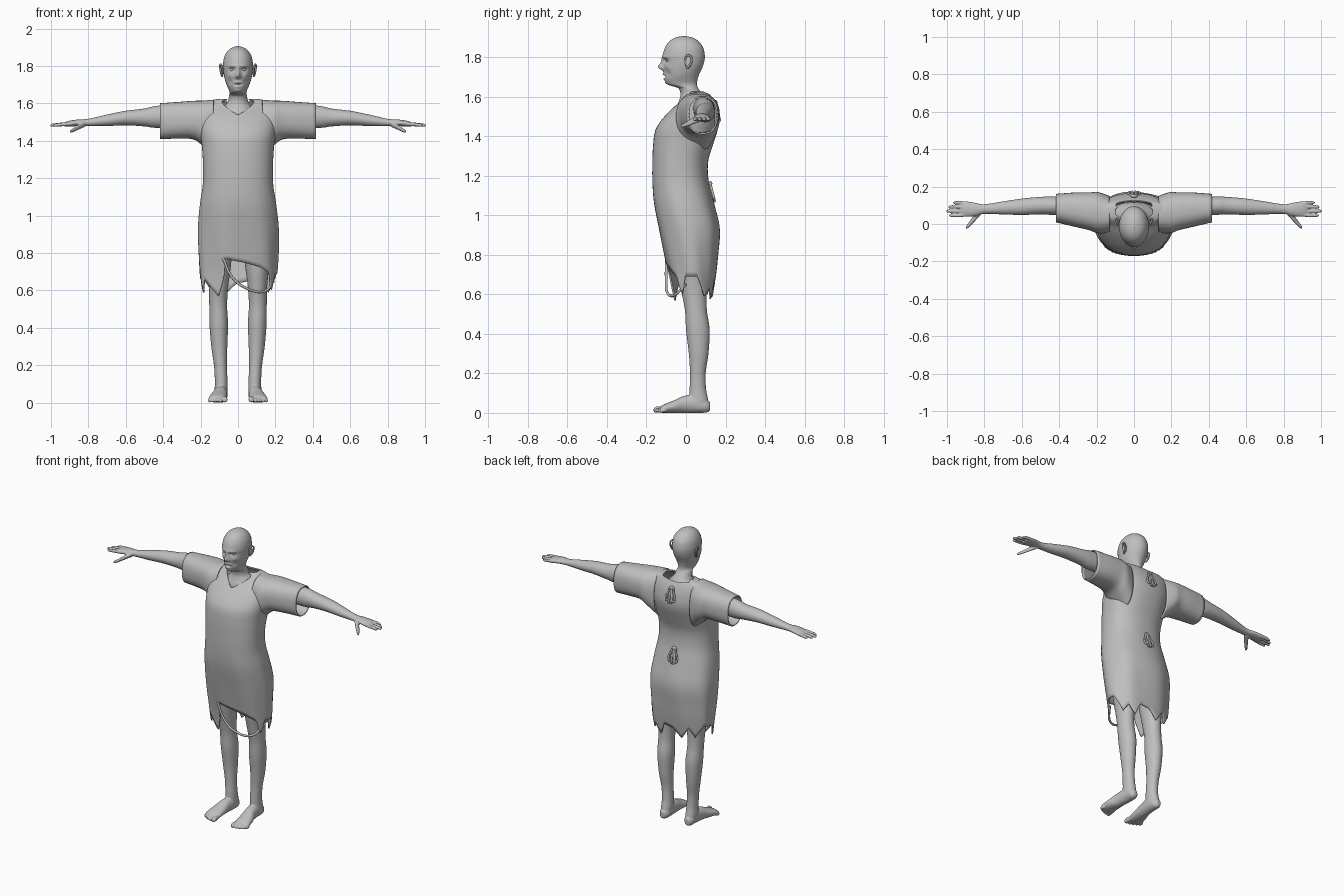
import bpy, bmesh, math
from mathutils import Vector, Matrix

if "Cube" in bpy.data.objects:
    bpy.data.objects.remove(bpy.data.objects["Cube"])

GREY = (0.52, 0.52, 0.52, 1)
grey = bpy.data.materials.new("plain_grey")
grey.use_nodes = True
grey.diffuse_color = GREY
for node in grey.node_tree.nodes:
    if node.type == 'BSDF_PRINCIPLED':
        node.inputs["Base Color"].default_value = GREY


def sample(keys, v):
    """Smooth interpolation of rows whose first column is the key."""
    n = len(keys)
    v = min(max(v, keys[0][0]), keys[-1][0])
    i = max(k for k in range(n - 1) if keys[k][0] <= v)
    h = keys[i + 1][0] - keys[i][0]
    t = (v - keys[i][0]) / h

    def slope(k, c):
        a, b = keys[max(k - 1, 0)], keys[min(k + 1, n - 1)]
        return (b[c] - a[c]) / (b[0] - a[0])
    return [(2*t**3 - 3*t*t + 1) * keys[i][c] + (3*t*t - 2*t**3) * keys[i + 1][c]
            + h * ((t**3 - 2*t*t + t) * slope(i, c) + (t**3 - t*t) * slope(i + 1, c))
            for c in range(1, len(keys[0]))]


def linear(keys, v):
    for (a, p), (b, q) in zip(keys, keys[1:]):
        if v <= b:
            return p + (q - p) * (v - a) / (b - a)
    return keys[-1][1]


def rounded(v, power):
    return math.copysign(abs(v) ** (2 / power), v)


def skin_rows(bm, rows):
    segs = len(rows[0])
    for low, high in zip(rows, rows[1:]):
        for i in range(segs):
            k = (i + 1) % segs
            bm.faces.new((low[i], low[k], high[k], high[i]))


AXES = {'x': ((0, 1, 0), (0, 0, 1)), 'y': ((1, 0, 0), (0, 0, 1)), 'z': ((1, 0, 0), (0, 1, 0))}


def loft(bm, stations, axis, segs=24, steps=6, power=2, caps=True):
    """Tube through stations of x, y, z and two radii."""
    u, w = map(Vector, AXES[axis])
    keys = [(i, *s) for i, s in enumerate(stations)]
    rows = []
    for j in range((len(keys) - 1) * steps + 1):
        x, y, z, ru, rw = sample(keys, j / steps)
        ring = []
        for i in range(segs):
            a = math.tau * i / segs
            p = Vector((x, y, z)) + u * ru * rounded(math.cos(a), power) + w * rw * rounded(math.sin(a), power)
            ring.append(bm.verts.new(p))
        rows.append(ring)
    skin_rows(bm, rows)
    if caps:
        bm.faces.new(rows[0])
        bm.faces.new(rows[-1])


def ball(bm, centre, size):
    bmesh.ops.create_uvsphere(bm, u_segments=24, v_segments=16, radius=1,
                              matrix=Matrix.Translation(centre) @ Matrix.Diagonal((*size, 1)))


def finish(name, bm, closed=True, remesh=0, thickness=0, mirror=False):
    if closed:
        bmesh.ops.recalc_face_normals(bm, faces=bm.faces)
    mesh = bpy.data.meshes.new(name)
    bm.to_mesh(mesh)
    bm.free()
    for p in mesh.polygons:
        p.use_smooth = True
    mesh.materials.append(grey)
    obj = bpy.data.objects.new(name, mesh)
    bpy.context.collection.objects.link(obj)
    if remesh:
        m = obj.modifiers.new("blend", 'REMESH')
        m.mode, m.voxel_size, m.use_smooth_shade = 'VOXEL', remesh, True
        s = obj.modifiers.new("soften", 'SMOOTH')
        s.factor, s.iterations = 0.5, 3
    if thickness:
        m = obj.modifiers.new("cloth", 'SOLIDIFY')
        m.thickness, m.offset = thickness, -1
    if mirror:
        obj.modifiers.new("other_side", 'MIRROR')
    return obj


def cord(name, points, radius, cyclic=False, mirror=False):
    curve = bpy.data.curves.new(name, 'CURVE')
    curve.dimensions = '3D'
    curve.bevel_depth, curve.bevel_resolution, curve.use_fill_caps = radius, 2, True
    line = curve.splines.new('BEZIER')
    line.bezier_points.add(len(points) - 1)
    line.use_cyclic_u = cyclic
    for b, p in zip(line.bezier_points, points):
        b.co = p
        b.handle_left_type = b.handle_right_type = 'AUTO'
    curve.materials.append(grey)
    obj = bpy.data.objects.new(name, curve)
    bpy.context.collection.objects.link(obj)
    if mirror:
        obj.modifiers.new("other_side", 'MIRROR')


# Gown: height, half width, front y, back y
GOWN = [(.55, .195, -.07, .13), (.7, .208, -.09, .152), (.8, .214, -.11, .162), (.93, .216, -.137, .17),
        (1.06, .204, -.162, .142), (1.17, .188, -.17, .115), (1.27, .187, -.17, .112), (1.36, .192, -.166, .138),
        (1.43, .2, -.155, .16), (1.48, .205, -.125, .165), (1.54, .205, -.07, .155), (1.58, .2, -.022, .14),
        (1.612, .17, .008, .122), (1.625, .1, .02, .11)]
# Ragged hem: angle from the front towards the left side, height
HEM = [(-180, .64), (-165, .585), (-150, .66), (-135, .6), (-115, .68), (-80, .66), (-68, .585), (-58, .66),
       (-45, .62), (-29, .565), (-18, .67), (-15, .77), (0, .755), (30, .725), (52, .69), (58, .63), (66, .6),
       (75, .69), (100, .69), (125, .59), (140, .63), (155, .575), (165, .65), (180, .64)]
bm = bmesh.new()
rows = []
SEGS, ROWS = 144, 60
for j in range(ROWS + 1):
    f = 1 - (1 - j / ROWS) ** 1.6
    ring = []
    for i in range(SEGS):
        deg = 360 * i / SEGS - 180
        a = math.radians(deg)
        top = 1.54 + .085 * min(1, abs(deg) / 32) - .02 * max(0, (abs(deg) - 120) / 60)
        z = linear(HEM, deg) + (top - linear(HEM, deg)) * f
        hw, front, back = sample(GOWN, z)
        fold = 1 + .018 * math.sin(7 * a + 4 * z) * max(0, min(1, (1.15 - z) * 3))
        x = hw * rounded(math.sin(a), 2.3) * fold
        y = (front + back) / 2 - (back - front) / 2 * rounded(math.cos(a), 2.3) * fold
        ring.append(bm.verts.new((x, y, z)))
    rows.append(ring)
skin_rows(bm, rows)
finish("gown_body", bm, closed=False, thickness=.008)

bm = bmesh.new()
loft(bm, [(.13, .05, 1.47, .1, .15), (.19, .06, 1.495, .11, .12), (.24, .068, 1.511, .101, .103),
          (.32, .077, 1.51, .091, .098), (.418, .085, 1.505, .076, .096)], 'x', segs=48, power=2.4, caps=False)
finish("gown_sleeves", bm, closed=False, thickness=.008, mirror=True)

# Torn strap across the front and tie cords on the back
cord("torn_strap", [(-.08, -.1, .775), (-.03, -.1, .67), (.05, -.095, .61), (.14, -.06, .595), (.19, 0, .65)], .007)
for label, y, z in (("upper", .148, 1.575), ("lower", .122, 1.165)):
    def hang(x, drop):
        return (x, y + .25 * drop, z - drop)
    cord(label + "_tie_loops", [hang(.002, 0), hang(.018, .03), hang(.032, .07), hang(.022, .085), hang(.012, .05)],
         .006, cyclic=True, mirror=True)
    cord(label + "_tie_tails", [hang(0, 0), hang(.006, .05), hang(.008, .1)], .006, mirror=True)
    bm = bmesh.new()
    ball(bm, hang(0, .005), (.014, .01, .012))
    finish(label + "_tie_knot", bm)

# Head and neck: height, half width, front y, back y
HEAD = [(1.46, .15, -.06, .12), (1.54, .12, -.05, .115), (1.58, .078, -.035, .105), (1.61, .055, -.028, .085),
        (1.64, .048, -.036, .063), (1.65, .046, -.06, .058), (1.66, .046, -.09, .056), (1.675, .05, -.104, .056),
        (1.70, .061, -.11, .062), (1.72, .068, -.112, .07), (1.75, .075, -.113, .084), (1.78, .079, -.115, .093),
        (1.81, .08, -.117, .095), (1.85, .073, -.105, .086), (1.88, .056, -.084, .063), (1.898, .033, -.054, .034),
        (1.907, .004, -.015, -.006)]
# Face shapes: x, z, spread in x, spread in z, height
FACE = [(0, 1.75, .013, .016, .026), (0, 1.775, .01, .025, .01), (.013, 1.742, .008, .008, .007),
        (.032, 1.782, .015, .01, -.014), (.03, 1.8, .022, .007, .006), (.045, 1.75, .015, .013, .006),
        (.042, 1.715, .014, .016, -.007), (0, 1.713, .018, .006, .007), (0, 1.701, .016, .006, -.012),
        (0, 1.689, .014, .006, .006), (0, 1.668, .016, .009, .005)]
bm = bmesh.new()
loft(bm, [(0, (f + b) / 2, z, w, (b - f) / 2) for z, w, f, b in HEAD], 'z', segs=128)
for v in bm.verts:
    if v.co.y < -.03 and v.co.z > 1.64:
        x, z = abs(v.co.x), v.co.z
        v.co.y -= sum(d * math.exp(-((x - cx) / sx) ** 2 - ((z - cz) / sz) ** 2) for cx, cz, sx, sz, d in FACE)
finish("head", bm)
bm = bmesh.new()
ball(bm, (.032, -.088, 1.781), (.012, .012, .01))
finish("eyes", bm, mirror=True)
bm = bmesh.new()
ball(bm, (.084, .012, 1.775), (.007, .017, .032))
finish("ears", bm, mirror=True)
cord("ear_rims", [(.084, -.004, 1.785), (.091, .006, 1.808), (.096, .024, 1.803), (.094, .028, 1.78),
                  (.088, .014, 1.752), (.083, .002, 1.745)], .005, mirror=True)

# Arms with hands
bm = bmesh.new()
loft(bm, [(.2, .09, 1.54, .055, .06), (.42, .097, 1.529, .05, .06), (.5, .098, 1.525, .047, .048),
          (.6, .092, 1.522, .044, .039), (.7, .086, 1.51, .035, .031), (.8, .08, 1.498, .026, .02),
          (.85, .078, 1.497, .036, .018), (.9, .08, 1.492, .042, .016), (.925, .08, 1.488, .038, .012)], 'x')
for y, tip in ((.114, .968), (.092, .992), (.069, 1.004), (.046, .988)):
    loft(bm, [(.89, .08 + (y - .08) * .85, 1.491, .01, .011), (.93, y, 1.489, .0095, .0105),
              (tip - .012, y, 1.484, .0085, .009), (tip, y, 1.482, .004, .004)], 'x', segs=12)
loft(bm, [(.82, .07, 1.49, .022, .016), (.85, .035, 1.475, .02, .014), (.875, .005, 1.46, .016, .011),
          (.892, -.015, 1.452, .011, .009), (.898, -.02, 1.45, .005, .005)], 'x', segs=16)
finish("arms", bm, remesh=.004, mirror=True)

# Legs with feet and toes
bm = bmesh.new()
loft(bm, [(.1, .03, .95, .08, .09), (.102, .032, .75, .066, .08), (.104, .04, .62, .052, .065),
          (.106, .05, .52, .048, .056), (.103, .06, .42, .05, .06), (.1, .064, .3, .043, .05),
          (.094, .06, .2, .035, .04), (.09, .06, .12, .034, .042), (.09, .065, .06, .035, .048),
          (.09, .065, .02, .03, .045)], 'z')
loft(bm, [(.092, .122, .032, .014, .022), (.09, .1, .035, .03, .034), (.09, .05, .046, .035, .046),
          (.095, -.01, .043, .038, .043), (.103, -.06, .032, .046, .032), (.108, -.11, .022, .05, .022),
          (.11, -.13, .016, .045, .015)], 'y')
for x, tip, r in ((.07, -.164, .014), (.094, -.16, .01), (.114, -.153, .0095), (.133, -.143, .009), (.151, -.13, .009)):
    loft(bm, [(.11 + (x - .11) * .9, -.1, r * 1.4, r, r), (x, tip + .02, r + .004, r, r + .002),
              (x, tip + .005, r, r * .9, r * .9), (x, tip, r, r * .4, r * .4)], 'y', segs=12)
finish("legs", bm, remesh=.0045, mirror=True)
